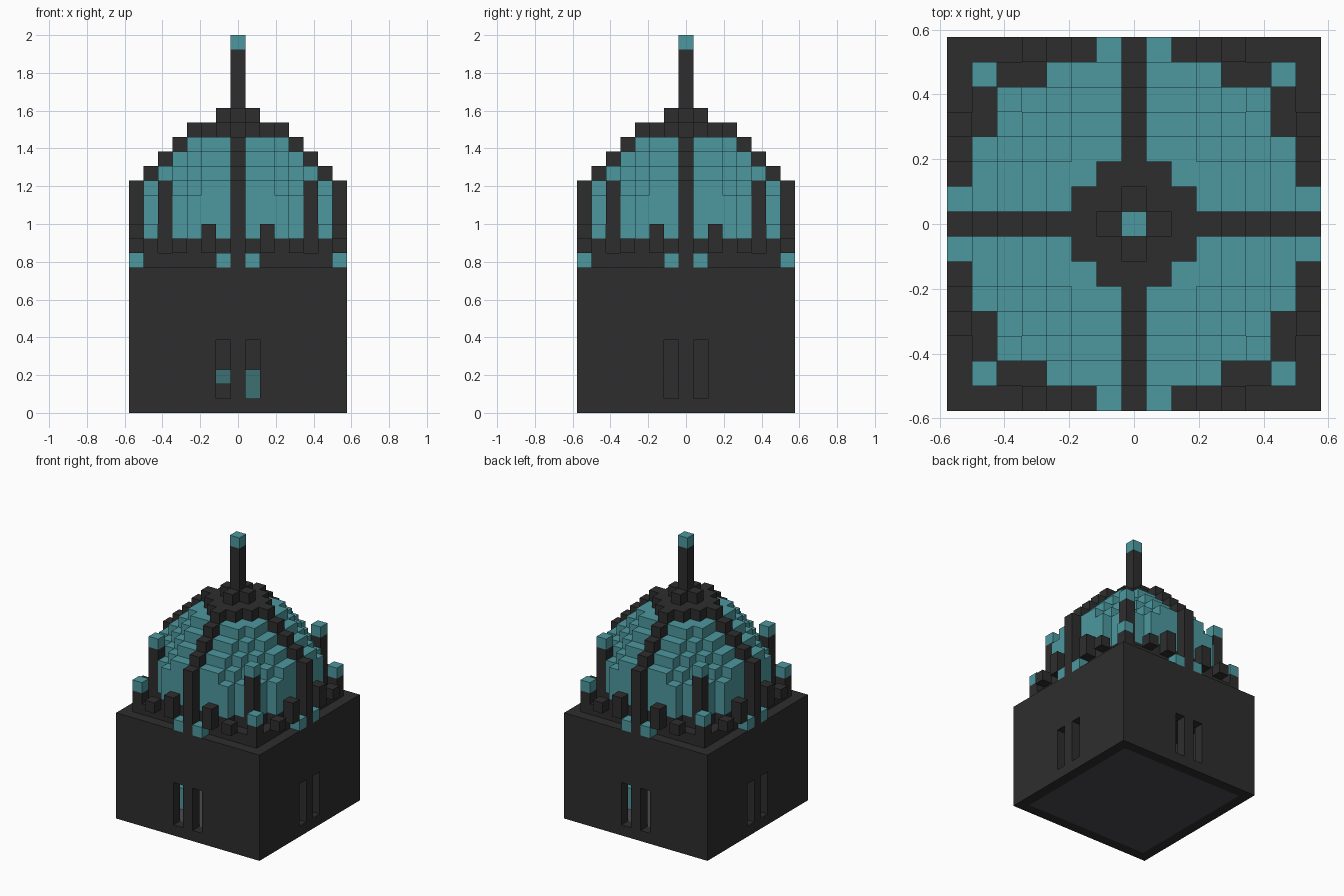
import bpy, bmesh, math
from mathutils import Vector

if "Cube" in bpy.data.objects:
    bpy.data.objects.remove(bpy.data.objects["Cube"], do_unlink=True)

U = 2 / 26  # edge of one block


def material(name, color):
    m = bpy.data.materials.new(name)
    m.use_nodes = True
    m.diffuse_color = (*color, 1)
    m.node_tree.nodes["Principled BSDF"].inputs["Base Color"].default_value = (*color, 1)
    return m


DARK = material("charcoal", (0.027, 0.027, 0.027))
TEAL = material("teal", (0.074, 0.315, 0.345))
DEEP = material("deep teal", (0.045, 0.162, 0.168))
FLOOR = material("floor grey", (0.072, 0.072, 0.078))

parts = {}  # part name -> (material, set of blocks)
solid = set()


def add(name, mat, blocks):
    """Claim free blocks for a part."""
    cells = parts.setdefault(name, (mat, set()))[1]
    fresh = set(blocks) - solid
    cells.update(fresh)
    solid.update(fresh)


def box(xs, ys, zs):
    return {(x, y, z) for x in xs for y in ys for z in zs}


def around(x, y, zs):
    """Column repeated by mirroring on both axes and on the diagonal."""
    return {(sx * a, sy * b, z) for a, b in ((x, y), (y, x))
            for sx in (-1, 1) for sy in (-1, 1) for z in zs}


def span(n):
    return range(-n, n + 1)


# Hollow base with two slit windows on each side
add("floor", FLOOR, box(span(6), span(6), [0]))
walls = box(span(7), span(7), range(10)) - box(span(6), span(6), range(9))
add("base_walls", DARK, walls - around(1, 7, range(1, 5)))
add("platform", DARK, box(span(6), span(6), [10]))

# Room core and furnishings, the same after a half turn
add("room_core", DARK, box(span(1), span(1), range(1, 9)))
for s in (-1, 1):
    add("room_lamps", DEEP, [(-s, -2 * s, 2), (s, -2 * s, 1), (s, -2 * s, 2)])
    add("room_seats", TEAL, box([-3 * s], [-4 * s, -3 * s], [1, 2]))

# Ribs along the axes, stepping up to the crown
for r, top in enumerate((21, 21, 20, 20, 19, 18, 17, 16)):
    add("dome_ribs", DARK, around(r, 0, range(10 if r == 7 else 11, top)))

# Posts on the platform, the tall and corner ones capped
add("corner_posts", DARK, around(6, 6, [11]))
add("corner_caps", TEAL, around(6, 6, [12]))
add("tall_posts", DARK, around(5, 5, range(11, 16)))
add("tall_post_caps", TEAL, around(5, 5, [16]))
add("rail_posts", DARK, around(2, 7, [11, 12]) | around(4, 7, [11]))
add("rib_lamps", TEAL, around(1, 7, [10]))

# Stepped dome between the ribs
steps = ((3.7, 19), (4.6, 18), (5.5, 17), (6.35, 16), (6.8, 15))
for x in range(1, 7):
    for y in range(1, x + 1):
        r = math.hypot(x, y)
        top = next((t for limit, t in steps if r < limit), 0)
        if top:
            add("dome_footing", DARK, around(x, y, [11]))
            add("dome", TEAL, around(x, y, range(12, top)))

# Crown and spire
add("crown", DARK, around(1, 1, [19]) | around(2, 1, [19]))
add("spire", DARK, box([0], [0], range(21, 25)))
add("spire_tip", TEAL, [(0, 0, 25)])


def build(name, mat, cells):
    """Skin the exposed sides of a part's blocks and merge flat areas."""
    bm = bmesh.new()
    for c in cells:
        mid = Vector((c[0], c[1], c[2] + 0.5))
        for axis in range(3):
            for s in (-1, 1):
                n = Vector((0, 0, 0))
                n[axis] = s
                if tuple(c[k] + int(n[k]) for k in range(3)) in solid:
                    continue
                u, v = Vector((0, 0, 0)), Vector((0, 0, 0))
                u[(axis + 1) % 3] = 0.5
                v[(axis + 2) % 3] = 0.5 * s
                corners = (-u - v, u - v, u + v, v - u)
                bm.faces.new([bm.verts.new((mid + n / 2 + k) * U) for k in corners])
    bmesh.ops.remove_doubles(bm, verts=bm.verts, dist=0.001)
    bmesh.ops.dissolve_limit(bm, angle_limit=0.01, verts=bm.verts, edges=bm.edges)
    mesh = bpy.data.meshes.new(name)
    bm.to_mesh(mesh)
    bm.free()
    mesh.materials.append(mat)
    bpy.context.collection.objects.link(bpy.data.objects.new(name, mesh))


for part, (mat, cells) in parts.items():
    build(part, mat, cells)
